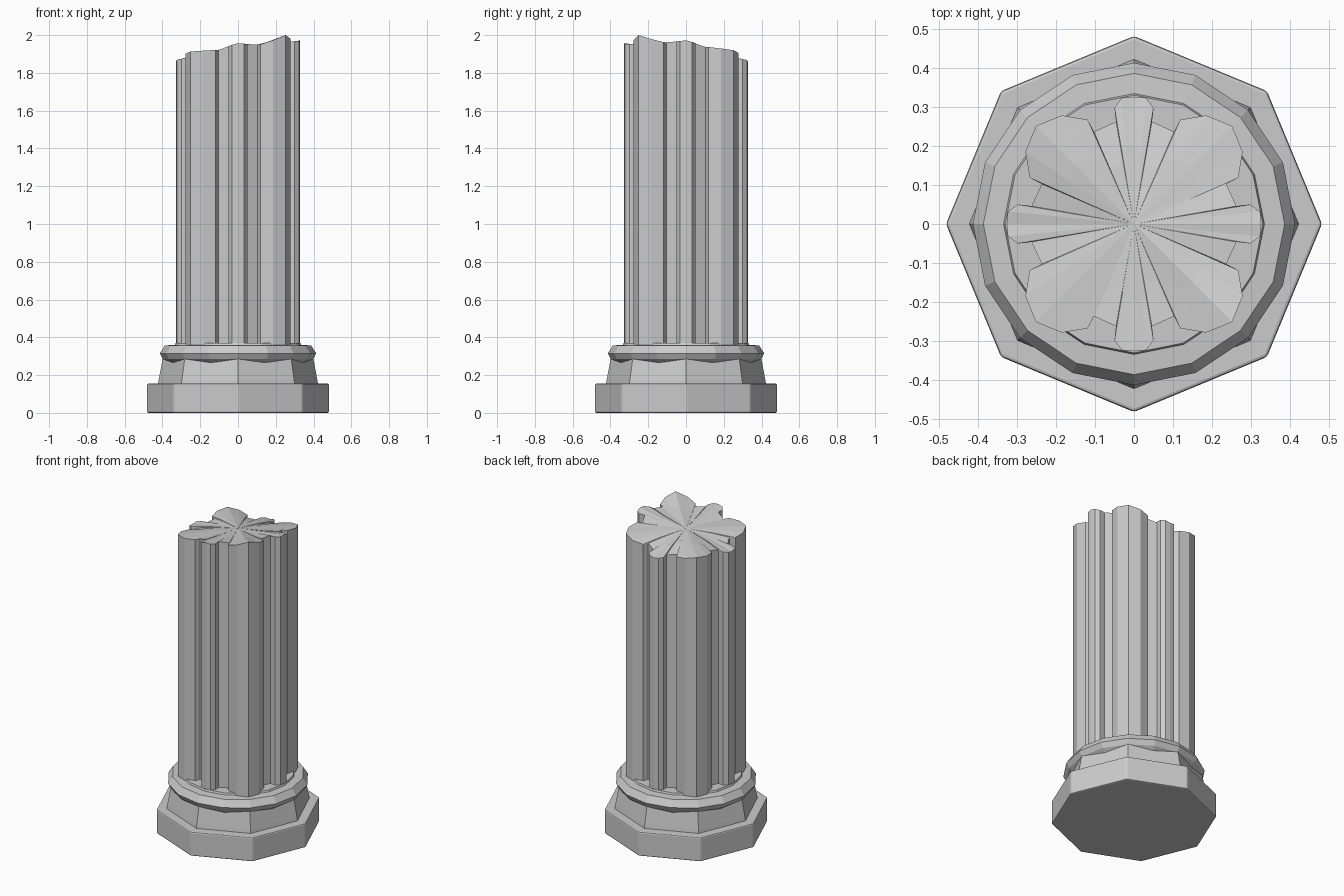
import bpy, bmesh, math
from math import sin, cos, pi

if "Cube" in bpy.data.objects:
    bpy.data.objects.remove(bpy.data.objects["Cube"])


def new_object(name, bm):
    bmesh.ops.recalc_face_normals(bm, faces=bm.faces)
    mesh = bpy.data.meshes.new(name)
    bm.to_mesh(mesh)
    bm.free()
    ob = bpy.data.objects.new(name, mesh)
    bpy.context.collection.objects.link(ob)
    return ob


def lathe(name, sides, profile, bevel=0):
    """Stack of regular polygons from (radius, height) pairs, capped both ends."""
    bm = bmesh.new()
    rings = [[bm.verts.new((r * cos(2 * pi * i / sides), r * sin(2 * pi * i / sides), z))
              for i in range(sides)] for r, z in profile]
    for a, b in zip(rings, rings[1:]):
        for i in range(sides):
            j = (i + 1) % sides
            bm.faces.new((a[i], a[j], b[j], b[i]))
    bm.faces.new(rings[0][::-1])
    bm.faces.new(rings[-1])
    ob = new_object(name, bm)
    if bevel:
        mod = ob.modifiers.new("worn_edges", 'BEVEL')
        mod.width = bevel
        mod.segments = 2
        mod.limit_method = 'ANGLE'
        mod.angle_limit = math.radians(20)
    return ob


# Octagonal plinth and tapered block above it
lathe("plinth", 8, [(0.483, 0), (0.483, 0.155)], bevel=0.008)
lathe("tapered_block", 8, [(0.424, 0.15), (0.42, 0.175), (0.397, 0.295)])

# Sixteen-sided collar with a raised seat for the shaft
lathe("collar", 16, [(0.34, 0.24), (0.37, 0.264), (0.397, 0.284), (0.414, 0.315),
                     (0.387, 0.357), (0.335, 0.36), (0.331, 0.371)])

# Fluted shaft: half of one quarter outline, mirrored over the diagonal
half = [(0.327, 0.0), (0.324, 0.032), (0.299, 0.050), (0.285, 0.049), (0.263, 0.046),
        (0.237, 0.103), (0.268, 0.119), (0.279, 0.185), (0.252, 0.252)]
quarter = half + [(y, x) for x, y in half[-2:0:-1]]
outline = []
for q in range(4):
    for x, y in quarter:
        for _ in range(q):
            x, y = -y, x
        outline.append((x, y))

# Broken top: heights around the rim every 22.5 degrees from +x
rim = [1.972, 1.938, 1.92, 1.89, 1.86, 1.875, 1.90, 1.885,
       1.863, 1.89, 1.913, 1.922, 1.957, 1.947, 2.0, 1.96]


def rim_height(x, y):
    t = (math.atan2(y, x) % (2 * pi)) / (pi / 8)
    i = int(t) % 16
    f = t - int(t)
    return rim[i] * (1 - f) + rim[(i + 1) % 16] * f


bm = bmesh.new()
low = [bm.verts.new((x, y, 0.355)) for x, y in outline]
top = [bm.verts.new((x, y, rim_height(x, y))) for x, y in outline]
mid = [bm.verts.new((x * 0.6, y * 0.6, 0.5 * rim_height(x, y) + 0.5 * 1.925)) for x, y in outline]
centre = bm.verts.new((0, 0, 1.925))
n = len(outline)
for i in range(n):
    j = (i + 1) % n
    bm.faces.new((low[i], low[j], top[j], top[i]))
    bm.faces.new((top[i], top[j], mid[j], mid[i]))
    bm.faces.new((mid[i], mid[j], centre))
bm.faces.new(low[::-1])
new_object("fluted_shaft", bm)
